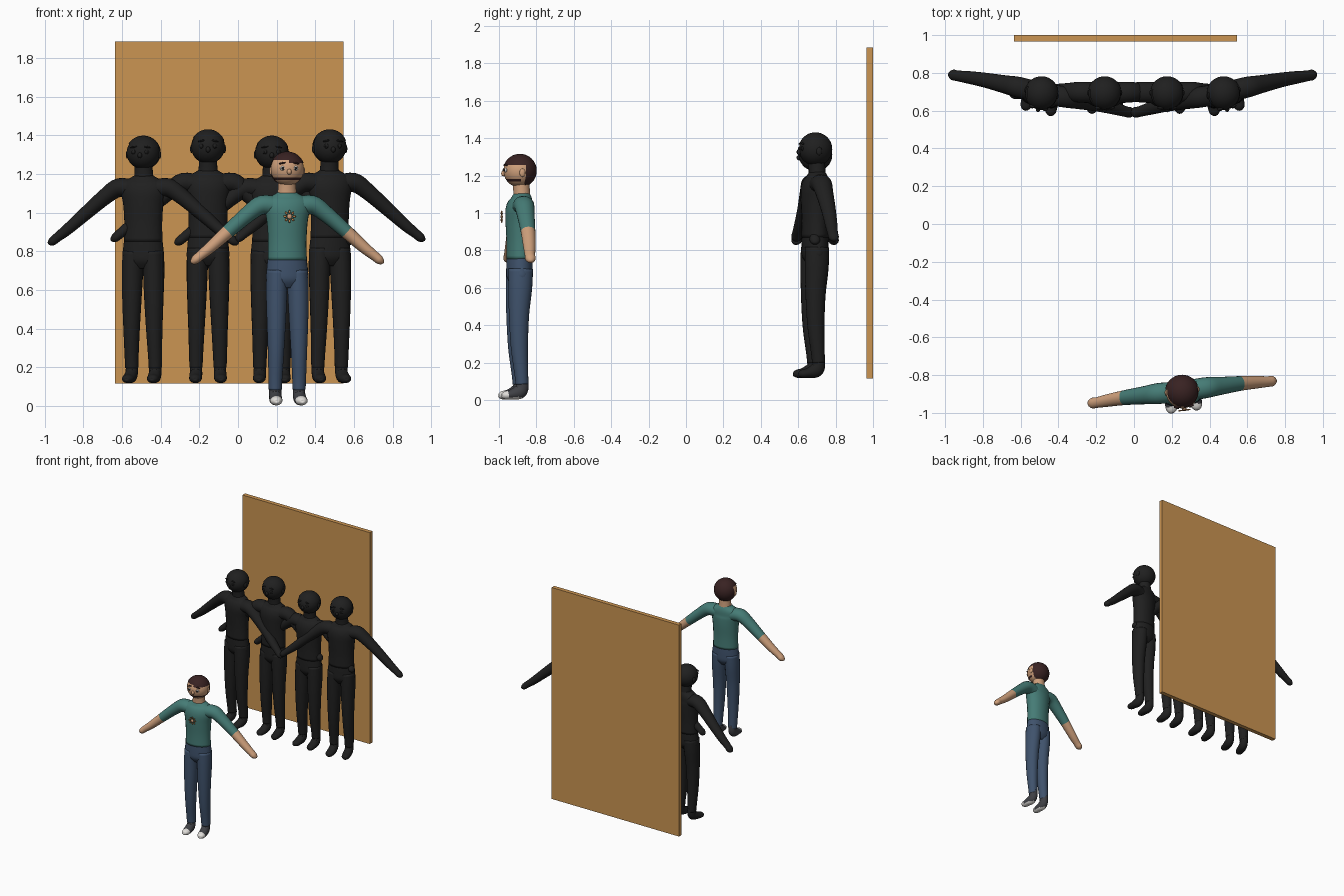
import bpy, bmesh, math
from mathutils import Matrix, Vector

if "Cube" in bpy.data.objects:
    bpy.data.objects.remove(bpy.data.objects["Cube"])


def material(name, r, g, b):
    m = bpy.data.materials.new(name)
    m.diffuse_color = (r, g, b, 1)
    m.use_nodes = True
    m.node_tree.nodes["Principled BSDF"].inputs["Base Color"].default_value = m.diffuse_color
    return m


WOOD = material("wood", 0.60, 0.30, 0.085)
BLACK = material("black", 0.014, 0.014, 0.014)
SHIRT = material("teal_cloth", 0.06, 0.20, 0.18)
JEANS = material("blue_denim", 0.05, 0.085, 0.15)
SKIN = material("skin", 0.62, 0.35, 0.20)
HAIR = material("dark_brown", 0.040, 0.016, 0.016)
SHOE = material("dark_grey", 0.05, 0.052, 0.06)
WHITE = material("white", 0.75, 0.73, 0.70)
GOLD = material("gold", 0.50, 0.22, 0.07)


def finish(bm, name, mats, matrix):
    """Turn a bmesh into a smooth object placed by a matrix."""
    bm.transform(matrix)
    bmesh.ops.recalc_face_normals(bm, faces=bm.faces)
    me = bpy.data.meshes.new(name)
    for f in bm.faces:
        f.smooth = True
    bm.to_mesh(me)
    bm.free()
    for m in mats:
        me.materials.append(m)
    ob = bpy.data.objects.new(name, me)
    bpy.context.collection.objects.link(ob)
    return ob


def spline(pts, steps=4):
    """Catmull-Rom points through (x, y, z, ru, rv) stations."""
    out = []
    P = [Vector(p) for p in pts]
    P = [P[0]] + P + [P[-1]]
    for a, b, c, d in zip(P, P[1:], P[2:], P[3:]):
        for i in range(steps):
            t = i / steps
            out.append(0.5 * (2 * b + (c - a) * t + (2 * a - 5 * b + 4 * c - d) * t * t
                              + (3 * b - a - 3 * c + d) * t ** 3))
    return out[:]+[P[-1]]


def tube(name, pts, mats, matrix, ref=(1, 0, 0), rule=None, sides=20):
    """Loft of elliptical rings along a smooth path."""
    S = spline(pts)
    bm = bmesh.new()
    rings = []
    for i, s in enumerate(S):
        c = Vector(s[:3])
        t = (Vector(S[min(i + 1, len(S) - 1)][:3]) - Vector(S[max(i - 1, 0)][:3])).normalized()
        u = Vector(ref)
        u = (u - t * u.dot(t)).normalized()
        v = t.cross(u)
        ru, rv = max(s[3], 0.002), max(s[4], 0.002)
        rings.append([bm.verts.new(c + u * ru * math.cos(2 * math.pi * k / sides)
                                   + v * rv * math.sin(2 * math.pi * k / sides))
                      for k in range(sides)])
    for a, b in zip(rings, rings[1:]):
        for k in range(sides):
            bm.faces.new((a[k], a[(k + 1) % sides], b[(k + 1) % sides], b[k]))
    bm.faces.new(rings[0])
    bm.faces.new(rings[-1])
    if rule:
        for f in bm.faces:
            f.material_index = int(rule(f.calc_center_median()))
    return finish(bm, name, mats, matrix)


def ball(name, loc, radii, mats, matrix, rule=None, keep=None, seg=20, tilt=0):
    """Ellipsoid, optionally two-coloured or trimmed by a rule in its own space."""
    bm = bmesh.new()
    bmesh.ops.create_uvsphere(bm, u_segments=seg, v_segments=seg * 3 // 4, radius=1)
    bm.transform(Matrix.Rotation(tilt, 4, 'Y') @ Matrix.Diagonal((*radii, 1)))
    if keep:
        bmesh.ops.delete(bm, context='FACES',
                         geom=[f for f in bm.faces if not keep(f.calc_center_median())])
    if rule:
        for f in bm.faces:
            f.material_index = int(rule(f.calc_center_median()))
    return finish(bm, name, mats, matrix @ Matrix.Translation(loc))


def figure(tag, x, y, z, yaw, tall, shadow, reach=(1, 1)):
    M = (Matrix.Translation((x, y, z)) @ Matrix.Rotation(math.radians(yaw), 4, 'Z')
         @ Matrix.Diagonal((1, 1, tall, 1)))

    def c(*mats):
        return [BLACK] * len(mats) if shadow else list(mats)

    # torso and hips
    tube(tag + "_torso", [(0, 0, .755, .102, .07), (0, 0, .85, .100, .07), (0, 0, .95, .106, .075),
                          (0, 0, 1.02, .118, .074), (0, .01, 1.065, .115, .06),
                          (0, .012, 1.095, .065, .048), (0, .012, 1.105, .05, .04)], c(SHIRT), M)
    tube(tag + "_hips", [(0, 0, .765, .101, .069), (0, 0, .70, .108, .07),
                         (0, 0, .65, .108, .066), (0, 0, .61, .07, .04)], c(JEANS), M)
    tube(tag + "_neck", [(0, .012, 1.05, .06, .05), (0, .012, 1.10, .05, .045),
                         (0, .008, 1.16, .046, .045)], c(SKIN), M)
    for side, s, k in (("left", -1, reach[0]), ("right", 1, reach[1])):
        # arm with short sleeve
        arm = [(.05, .005, 1.03, .055, .05), (.13, .008, 1.04, .055, .05), (.20, .008, .995, .048, .043),
               (.31, .008, .90, .039, .036), (.40, .004, .82, .033, .030), (.455, 0, .776, .028, .025),
               (.48, 0, .755, .028, .023), (.496, 0, .742, .016, .013), (.5, 0, .738, .003, .003)]
        arm = [(s * (p[0] if p[0] < .14 else .13 + (p[0] - .13) * k), *p[1:]) for p in arm]
        tube(f"{tag}_{side}_arm", arm, c(SHIRT, SKIN), M, ref=(0, 1, 0),
             rule=lambda p: abs(p.x) - (p.z - .90) * .8 > .13 + .18 * k)
        # leg and shoe
        tube(f"{tag}_{side}_leg", [(s * .052, 0, .70, .055, .066), (s * .056, -.003, .60, .055, .064),
                                   (s * .058, -.01, .45, .050, .054), (s * .060, -.008, .28, .042, .046),
                                   (s * .062, .002, .14, .036, .037), (s * .062, .006, .085, .034, .035)],
             c(JEANS), M)
        tube(f"{tag}_{side}_shoe", [(s * .062, .008, .11, .031, .032), (s * .062, .006, .065, .032, .035),
                                    (s * .063, -.012, .042, .033, .038), (s * .065, -.055, .029, .033, .026),
                                    (s * .067, -.085, .025, .028, .022), (s * .067, -.102, .022, .014, .012),
                                    (s * .067, -.105, .022, .003, .003)],
             c(SHOE, WHITE), M, rule=lambda p: p.y < -.07 or p.z < .015)

    # head with dark mouth line
    H = M @ Matrix.Translation((0, 0, 1.225))
    ball(tag + "_head", (0, 0, 0), (.086, .086, .087), c(SKIN, HAIR), H, seg=48,
         rule=lambda p: -.056 < p.z < -.043 and p.y < .0)
    # hair cap, open around the face
    ball(tag + "_hair", (0, .002, .001), (.090, .090, .090), c(HAIR), H, seg=48,
         keep=lambda p: p.z > .042 - .012 * (p.x > 0) or (p.y > .018 and p.z > -.078))
    ball(tag + "_nose", (0, -.086, -.014), (.012, .013, .015), c(SKIN), H, seg=12)
    for side, s in (("left", -1), ("right", 1)):
        ball(f"{tag}_{side}_ear", (s * .085, .005, -.01), (.008, .016, .022), c(SKIN), H, seg=12)
        ball(f"{tag}_{side}_eye", (s * .033, -.077, .004), (.014, .007, .012), c(WHITE), H, seg=12)
        ball(f"{tag}_{side}_pupil", (s * .033, -.083, .004), (.007, .004, .008), c(BLACK), H, seg=12)
        ball(f"{tag}_{side}_brow", (s * .035, -.075, .031), (.019, .007, .005), c(HAIR), H,
             seg=12, tilt=s * .2)
    return M


# line of dark figures, the outer two turned away from the centre
figure("shadow_a", -.49, .69, .115, -12, .975, True)
figure("shadow_b", -.155, .69, .115, 0, 1.0, True, (1, .86))
figure("shadow_c", .175, .69, .115, 0, .975, True, (1, .76))
figure("shadow_d", .475, .69, .115, 12, 1.0, True)

# figure in colour
M = figure("person", .255, -.89, 0, 7, 1.0, False)

# flower badge floating in front of the chest
B = M @ Matrix.Translation((0, -.096, .98))
ball("badge_centre", (0, 0, 0), (.014, .006, .014), [SKIN], B, seg=12)
for i in range(8):
    R = B @ Matrix.Rotation(i * math.pi / 4, 4, 'Y')
    ball("badge_petal", (.024, 0, 0), (.009, .004, .006), [GOLD], R, seg=8)

# back board
bm = bmesh.new()
bmesh.ops.create_cube(bm, size=1)
board = finish(bm, "board", [WOOD], Matrix.Translation((-.045, .9825, 1.0))
               @ Matrix.Diagonal((1.18, .035, 1.77, 1)))
for p in board.data.polygons:
    p.use_smooth = False
